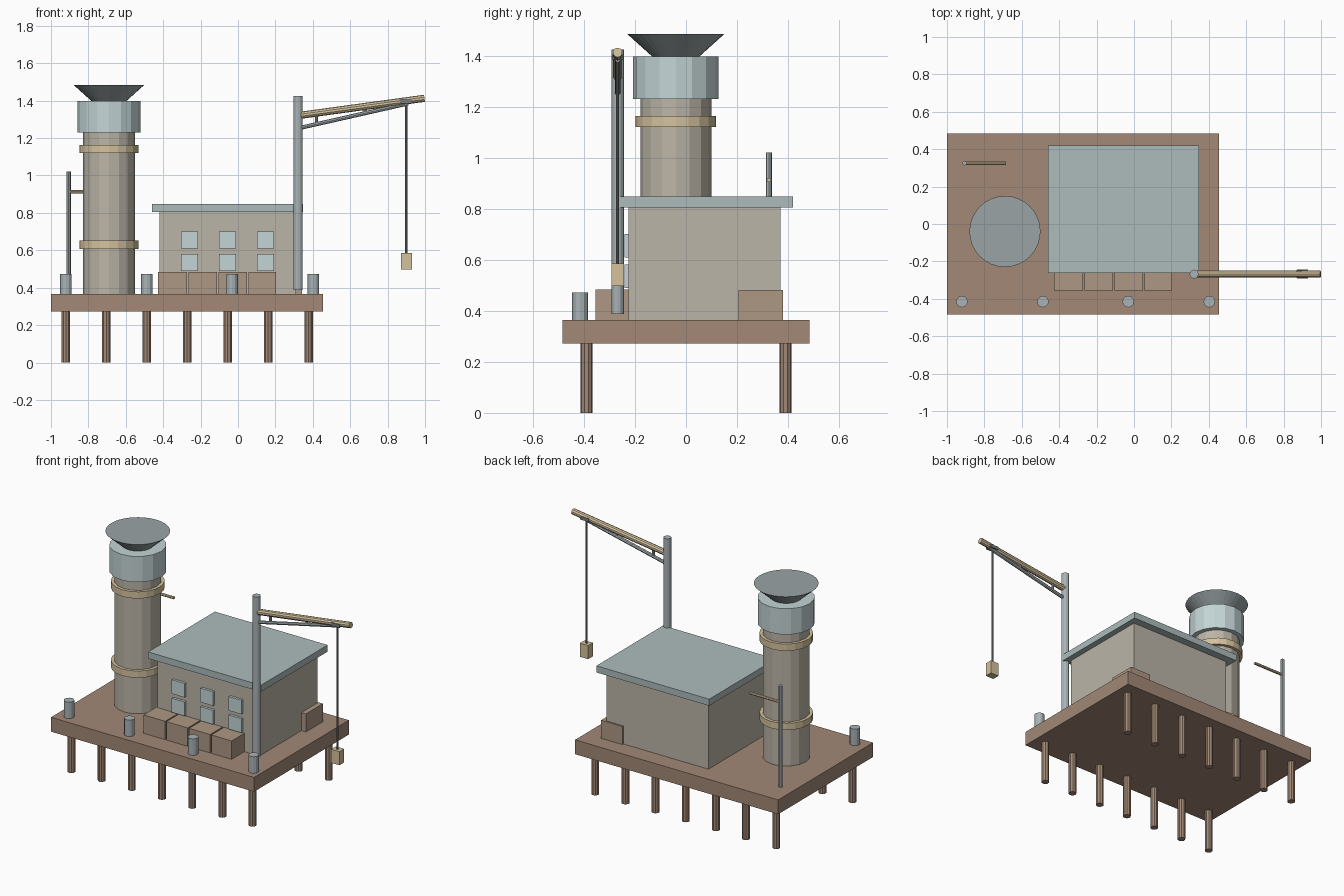
import bpy
from mathutils import Vector

if "Cube" in bpy.data.objects:
    bpy.data.objects.remove(bpy.data.objects["Cube"])

MATS = {}
COLORS = {
    "wood": (0.36, 0.25, 0.18), "crate": (0.42, 0.31, 0.23), "stone": (0.50, 0.46, 0.39),
    "teal": (0.42, 0.50, 0.50), "glass": (0.55, 0.66, 0.67), "slate": (0.32, 0.37, 0.38),
    "steel": (0.40, 0.45, 0.47), "brass": (0.66, 0.54, 0.34), "cable": (0.2, 0.22, 0.23),
}


def paint(ob, name, color):
    if color not in MATS:
        MATS[color] = bpy.data.materials.new(color)
        MATS[color].diffuse_color = (*COLORS[color], 1)
    ob.name = name
    ob.data.materials.append(MATS[color])
    return ob


def box(name, color, lo, hi):
    lo, hi = Vector(lo), Vector(hi)
    bpy.ops.mesh.primitive_cube_add(size=1, location=(lo + hi) / 2)
    ob = bpy.context.object
    for v in ob.data.vertices:
        v.co = v.co * (hi - lo)
    return paint(ob, name, color)


def rod(name, color, a, b, r, sides=10, r2=None):
    a, b = Vector(a), Vector(b)
    d = b - a
    bpy.ops.mesh.primitive_cone_add(vertices=sides, radius1=r, radius2=r if r2 is None else r2,
                                    depth=d.length, location=(a + b) / 2)
    ob = bpy.context.object
    ob.rotation_euler = d.to_track_quat('Z', 'Y').to_euler()
    return paint(ob, name, color)


def column(name, color, x, y, z0, z1, r, sides=10, r2=None):
    return rod(name, color, (x, y, z0), (x, y, z1), r, sides, r2)


# Deck on two rows of piles
box("deck", "wood", (-1, -0.485, 0.272), (0.455, 0.485, 0.365))
for i in range(7):
    for y in (-0.39, 0.39):
        column("pile", "wood", -0.92 + i * 0.2162, y, 0, 0.28, 0.024)

# Tower with bands, collar and flared cap
TX, TY = -0.69, -0.04
column("tower_shaft", "stone", TX, TY, 0.365, 1.24, 0.139, 16)
for z in (0.607, 1.12):
    column("tower_band", "brass", TX, TY, z, z + 0.044, 0.158, 20)
column("tower_collar", "glass", TX, TY, 1.23, 1.397, 0.168, 16)
column("tower_cap", "slate", TX, TY, 1.395, 1.485, 0.09, 32, 0.19)

# Warehouse with flat overhanging roof and two rows of windows
box("house_walls", "stone", (-0.42, -0.225, 0.365), (0.31, 0.37, 0.81))
box("house_roof", "teal", (-0.46, -0.263, 0.805), (0.348, 0.42, 0.848))
for x in (-0.26, -0.056, 0.147):
    for z in (0.49, 0.61):
        box("window", "glass", (x - 0.046, -0.241, z), (x + 0.046, -0.215, z + 0.091))

# Crates along the front wall and at the back corner
for x0, x1 in ((-0.428, -0.273), (-0.265, -0.112), (-0.103, 0.048), (0.057, 0.203)):
    box("crate", "crate", (x0, -0.355, 0.365), (x1, -0.22, 0.484))
box("corner_crate", "crate", (0.19, 0.206, 0.365), (0.342, 0.38, 0.482))

# Mooring bollards
for x in (-0.92, -0.487, -0.031, 0.403):
    column("bollard", "steel", x, -0.415, 0.365, 0.472, 0.031, 12)

# Crane: post, boom, brace, ties, cable and load
CX, CY = 0.321, -0.268
column("crane_post", "steel", CX, CY, 0.387, 1.425, 0.024, 12)


def boom_z(x):
    return 1.32 + (x - CX) * 0.137


def brace_z(x):
    return 1.252 + (x - CX) * 0.226


rod("crane_boom", "brass", (CX, CY, boom_z(CX)), (0.997, CY, boom_z(0.997)), 0.019)
rod("crane_brace", "steel", (CX, CY, brace_z(CX)), (0.91, CY, brace_z(0.91)), 0.011, 8)
for x in (0.42, 0.68):
    rod("crane_tie", "steel", (x, CY, brace_z(x)), (x, CY, boom_z(x)), 0.008, 8)
box("cable_block", "cable", (0.87, CY - 0.022, 1.385), (0.93, CY + 0.022, 1.405))
column("cable", "cable", 0.9, CY, 0.57, 1.4, 0.006, 8)
box("hanging_load", "brass", (0.872, CY - 0.024, 0.497), (0.931, CY + 0.024, 0.585))

# Signal mast behind the tower
column("mast", "steel", -0.906, 0.325, 0.365, 1.02, 0.012, 8)
rod("mast_arm", "brass", (-0.906, 0.325, 0.913), (-0.685, 0.325, 0.913), 0.009, 8)

for m in bpy.data.materials:
    if m.users and not m.is_grease_pencil:
        m.use_nodes = True
        m.node_tree.nodes["Principled BSDF"].inputs["Base Color"].default_value = m.diffuse_color
